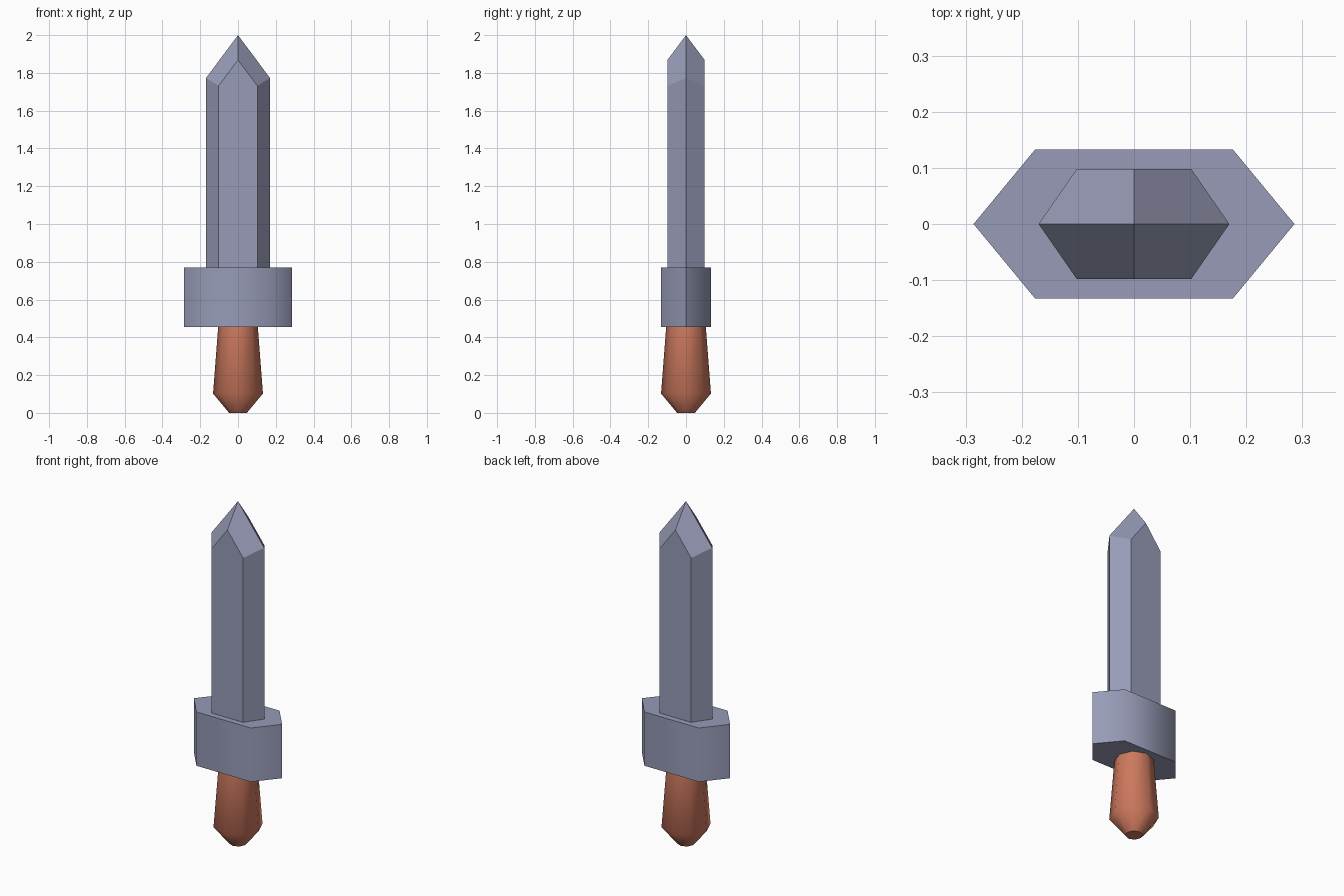
import bpy, bmesh, math

cube = bpy.data.objects.get("Cube")
if cube:
    bpy.data.objects.remove(cube, do_unlink=True)


def material(name, color):
    mat = bpy.data.materials.new(name)
    mat.use_nodes = True
    mat.diffuse_color = (*color, 1)
    mat.node_tree.nodes["Principled BSDF"].inputs["Base Color"].default_value = (*color, 1)
    return mat


def finish(name, bm, mat, smooth_angle=None):
    bmesh.ops.recalc_face_normals(bm, faces=bm.faces)
    mesh = bpy.data.meshes.new(name)
    bm.to_mesh(mesh)
    bm.free()
    mesh.materials.append(mat)
    obj = bpy.data.objects.new(name, mesh)
    bpy.context.collection.objects.link(obj)
    if smooth_angle:
        bpy.ops.object.select_all(action='DESELECT')
        obj.select_set(True)
        bpy.context.view_layer.objects.active = obj
        bpy.ops.object.shade_smooth_by_angle(angle=math.radians(smooth_angle))
    return obj


def bridge(bm, lower, upper):
    n = len(lower)
    for i in range(n):
        j = (i + 1) % n
        bm.faces.new((lower[i], lower[j], upper[j], upper[i]))


def hexagon(point_x, flat_x, flat_y):
    return [(point_x, 0), (flat_x, flat_y), (-flat_x, flat_y),
            (-point_x, 0), (-flat_x, -flat_y), (flat_x, -flat_y)]


steel = material("blue grey steel", (0.31, 0.33, 0.47))
leather = material("reddish brown grip", (0.60, 0.19, 0.11))

GUARD_BOTTOM, GUARD_TOP, TIP = 0.455, 0.77, 2.0

# Blade: hexagonal bar cut by four sloping planes that meet at the tip
outline = hexagon(0.17, 0.102, 0.098)
outline.insert(2, (0, 0.098))
outline.insert(6, (0, -0.098))
bm = bmesh.new()
base = [bm.verts.new((x, y, GUARD_TOP)) for x, y in outline]
shoulder = [bm.verts.new((x, y, TIP - 1.34 * (abs(x) + abs(y)))) for x, y in outline]
bridge(bm, base, shoulder)
bm.faces.new(base)
apex = bm.verts.new((0, 0, TIP))
for i in range(0, 8, 4):
    bm.faces.new((shoulder[i], shoulder[i + 1], shoulder[i + 2], apex))
    bm.faces.new((shoulder[i + 2], shoulder[i + 3], shoulder[(i + 4) % 8], apex))
finish("blade", bm, steel)

# Guard: wide hexagonal block
bm = bmesh.new()
rings = [[bm.verts.new((x, y, z)) for x, y in hexagon(0.286, 0.176, 0.133)]
         for z in (GUARD_BOTTOM, GUARD_TOP)]
bridge(bm, *rings)
for ring in rings:
    bm.faces.new(ring)
finish("guard", bm, steel, 60)

# Grip: eight-sided handle flaring down to a tapered pommel
bm = bmesh.new()
rings = []
for radius, z in ((0.047, 0), (0.132, 0.102), (0.105, GUARD_BOTTOM)):
    rings.append([bm.verts.new((radius * math.cos(i * math.tau / 8),
                                radius * math.sin(i * math.tau / 8), z)) for i in range(8)])
for lower, upper in zip(rings, rings[1:]):
    bridge(bm, lower, upper)
bm.faces.new(rings[0])
bm.faces.new(rings[-1])
finish("grip", bm, leather, 47)
